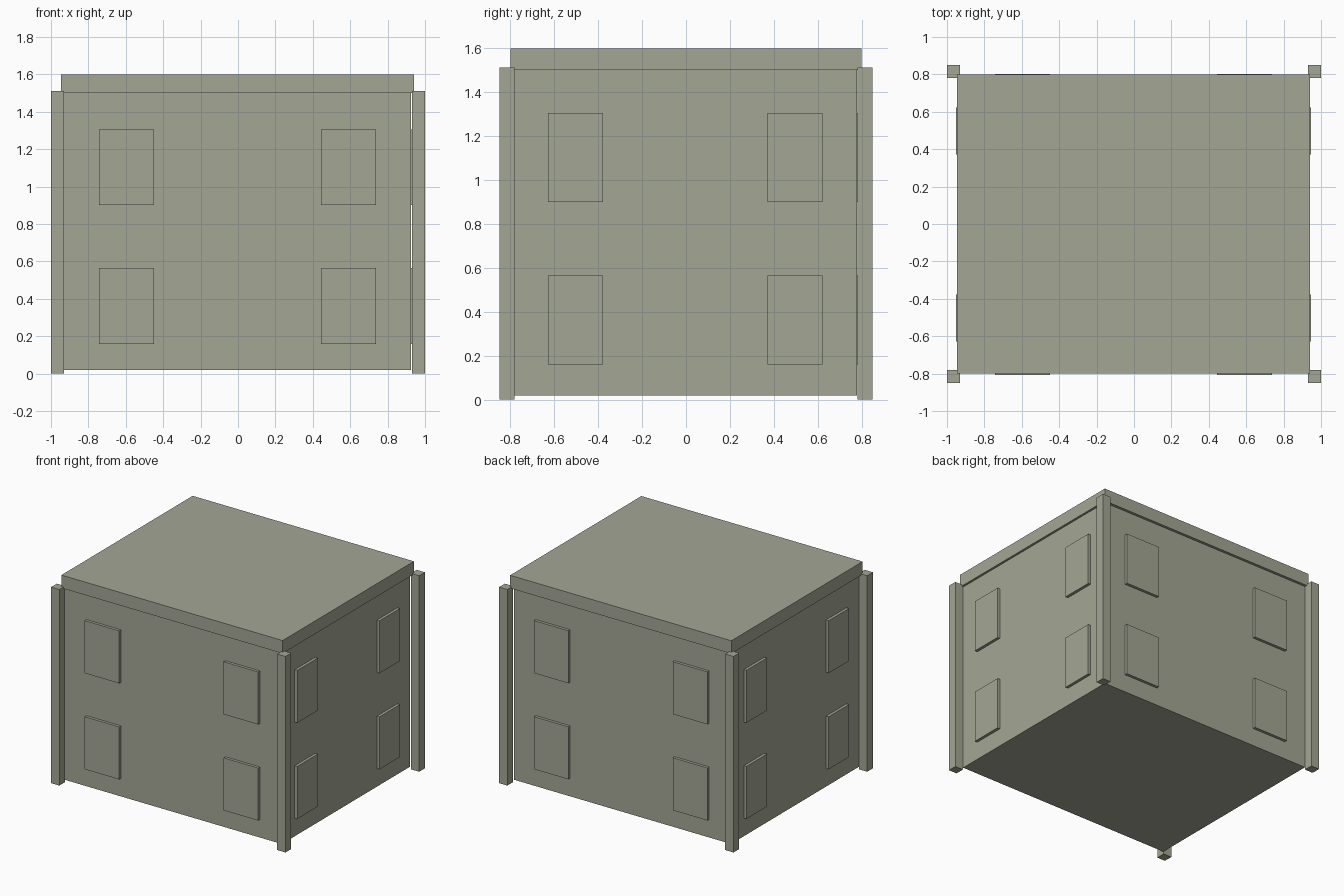
import bpy

# Remove the default cube
cube = bpy.data.objects.get("Cube")
if cube:
    bpy.data.objects.remove(cube, do_unlink=True)

# Single stone colour
stone = bpy.data.materials.new("grey_green_stone")
stone.use_nodes = True
colour = (0.37, 0.38, 0.30, 1)
stone.diffuse_color = colour
stone.node_tree.nodes["Principled BSDF"].inputs["Base Color"].default_value = colour


def box(name, centre, size):
    """Flat-shaded box placed by centre and full size."""
    bpy.ops.mesh.primitive_cube_add(size=1, location=centre)
    obj = bpy.context.object
    obj.name = name
    obj.scale = size
    bpy.ops.object.transform_apply(location=False, rotation=False, scale=True)
    obj.data.materials.append(stone)
    return obj


OFF = -0.003            # slight shift of the block between the posts
HALF_X, HALF_Y = 0.927, 0.782
BASE, EAVE, TOP = 0.02, 1.50, 1.60

# Main block and overhanging roof slab
box("walls", (OFF, OFF, (BASE + EAVE) / 2), (HALF_X * 2, HALF_Y * 2, EAVE - BASE))
box("roof_slab", (OFF, 0, (EAVE + TOP) / 2), (1.888, 1.60, TOP - EAVE))

sides = (("right", -1), ("left", 1))
ends = (("front", -1), ("back", 1))
floors = (("lower", 0.362), ("upper", 1.103))
PROUD = 0.022           # how far the windows stand out
WINDOW_H = 0.405

# Corner posts
for side, sx in sides:
    for end, sy in ends:
        box(f"{end}_{side}_post", (sx * 0.965, sy * 0.815, 0.756), (0.07, 0.07, 1.512))

# Raised window panels on all four walls
for floor, z in floors:
    for side, sx in sides:
        for end, sy in ends:
            box(f"{floor}_{end}_wall_{side}_window",
                (OFF + sx * 0.593, OFF + sy * HALF_Y, z), (0.295, PROUD * 2, WINDOW_H))
            box(f"{floor}_{side}_wall_{end}_window",
                (OFF + sx * HALF_X, OFF + sy * 0.50, z), (PROUD * 2, 0.25, WINDOW_H))
